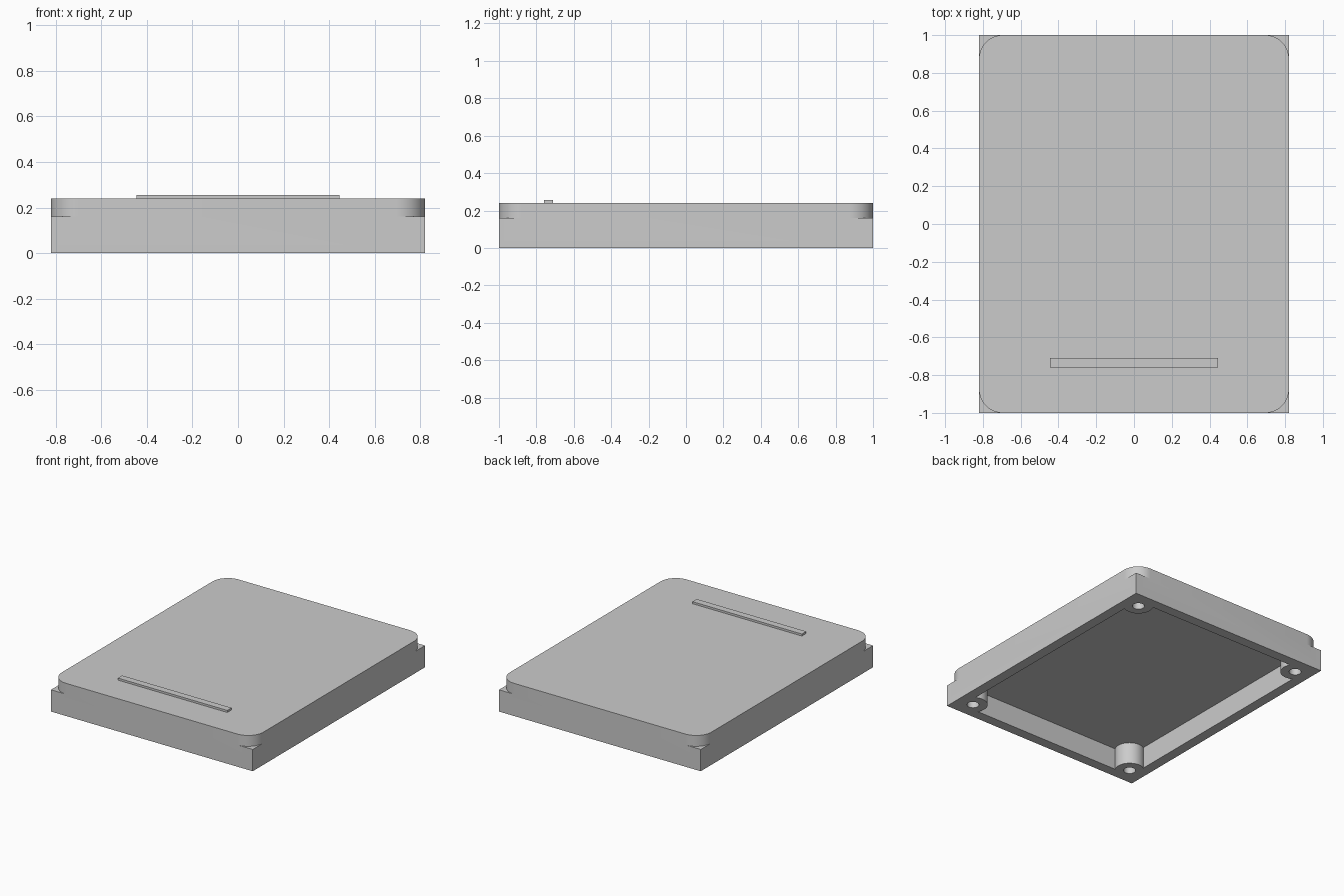
import bpy
import bmesh
from math import cos, sin, pi, asin, radians

# Main dimensions
HX, HY = 0.82, 1.0            # half width and half length
FRAME_H, TOP_H = 0.16, 0.24   # frame height, overall lid height
CORNER_R = 0.125              # rounded plate corners
WALL = 0.075                  # wall thickness
BOSS_IN, BOSS_R, HOLE_R = 0.125, 0.1, 0.041
QUADRANTS = ((1, 1), (-1, 1), (-1, -1), (1, -1))

old = bpy.data.objects.get("Cube")
if old:
    bpy.data.objects.remove(old, do_unlink=True)

grey = bpy.data.materials.new("plain_grey")
grey.use_nodes = True
COLOUR = (0.6, 0.6, 0.6, 1)
grey.diffuse_color = COLOUR
grey.node_tree.nodes["Principled BSDF"].inputs["Base Color"].default_value = COLOUR


def arc(cx, cy, r, start, end, steps):
    """Points along a circular arc."""
    angles = [start + (end - start) * i / steps for i in range(steps + 1)]
    return [(cx + r * cos(a), cy + r * sin(a)) for a in angles]


def prism(name, outline, z0, z1):
    """Extrude a flat outline between two heights."""
    bm = bmesh.new()
    base = bm.faces.new([bm.verts.new((x, y, z0)) for x, y in outline])
    top = bmesh.ops.extrude_face_region(bm, geom=[base])["geom"]
    verts = [v for v in top if isinstance(v, bmesh.types.BMVert)]
    bmesh.ops.translate(bm, verts=verts, vec=(0, 0, z1 - z0))
    bmesh.ops.recalc_face_normals(bm, faces=bm.faces)
    mesh = bpy.data.meshes.new(name)
    bm.to_mesh(mesh)
    bm.free()
    mesh.materials.append(grey)
    obj = bpy.data.objects.new(name, mesh)
    bpy.context.collection.objects.link(obj)
    return obj


def rectangle(hx, hy, cy=0):
    return [(sx * hx, cy + sy * hy) for sx, sy in QUADRANTS]


def combine(target, tool, operation):
    """Apply a boolean and discard the tool object."""
    mod = target.modifiers.new(operation.lower(), "BOOLEAN")
    mod.object, mod.operation, mod.solver = tool, operation, "EXACT"
    bpy.context.view_layer.objects.active = target
    bpy.ops.object.modifier_apply(modifier=mod.name)
    bpy.data.objects.remove(tool, do_unlink=True)


# Square-cornered frame joined to the round-cornered top plate
lid = prism("lid", rectangle(HX, HY), 0, FRAME_H)
rounded = []
for i, (sx, sy) in enumerate(QUADRANTS):
    start = i * pi / 2
    rounded += arc(sx * (HX - CORNER_R), sy * (HY - CORNER_R), CORNER_R,
                   start, start + pi / 2, 16)
combine(lid, prism("plate", rounded, FRAME_H, TOP_H), "UNION")

# Open underside, leaving a round screw boss in each corner
lean = asin((BOSS_IN - WALL) / BOSS_R)
cavity = []
for i, (sx, sy) in enumerate(QUADRANTS):
    start = i * pi / 2
    cavity += arc(sx * (HX - BOSS_IN), sy * (HY - BOSS_IN), BOSS_R,
                  start - pi / 2 + pi * 2 - (pi / 2 - pi / 2) + lean,
                  start + pi - lean - 0 + 0, 24)
combine(lid, prism("cavity", cavity, -0.1, FRAME_H), "DIFFERENCE")

# Screw holes up through the bosses
for sx, sy in QUADRANTS:
    ring = arc(sx * (HX - BOSS_IN), sy * (HY - BOSS_IN), HOLE_R, 0, 2 * pi, 32)[:-1]
    combine(lid, prism("hole", ring, -0.1, FRAME_H), "DIFFERENCE")

# Merge coplanar faces, then smooth only the curved walls
bm = bmesh.new()
bm.from_mesh(lid.data)
bmesh.ops.dissolve_limit(bm, angle_limit=radians(0.5), verts=bm.verts, edges=bm.edges)
bm.to_mesh(lid.data)
bm.free()
bpy.ops.object.select_all(action="DESELECT")
lid.select_set(True)
bpy.context.view_layer.objects.active = lid
bpy.ops.object.shade_smooth_by_angle(angle=radians(30))

# Raised grip bar near the front edge
prism("grip_bar", rectangle(0.445, 0.025, -0.735), TOP_H - 0.005, 0.255)
